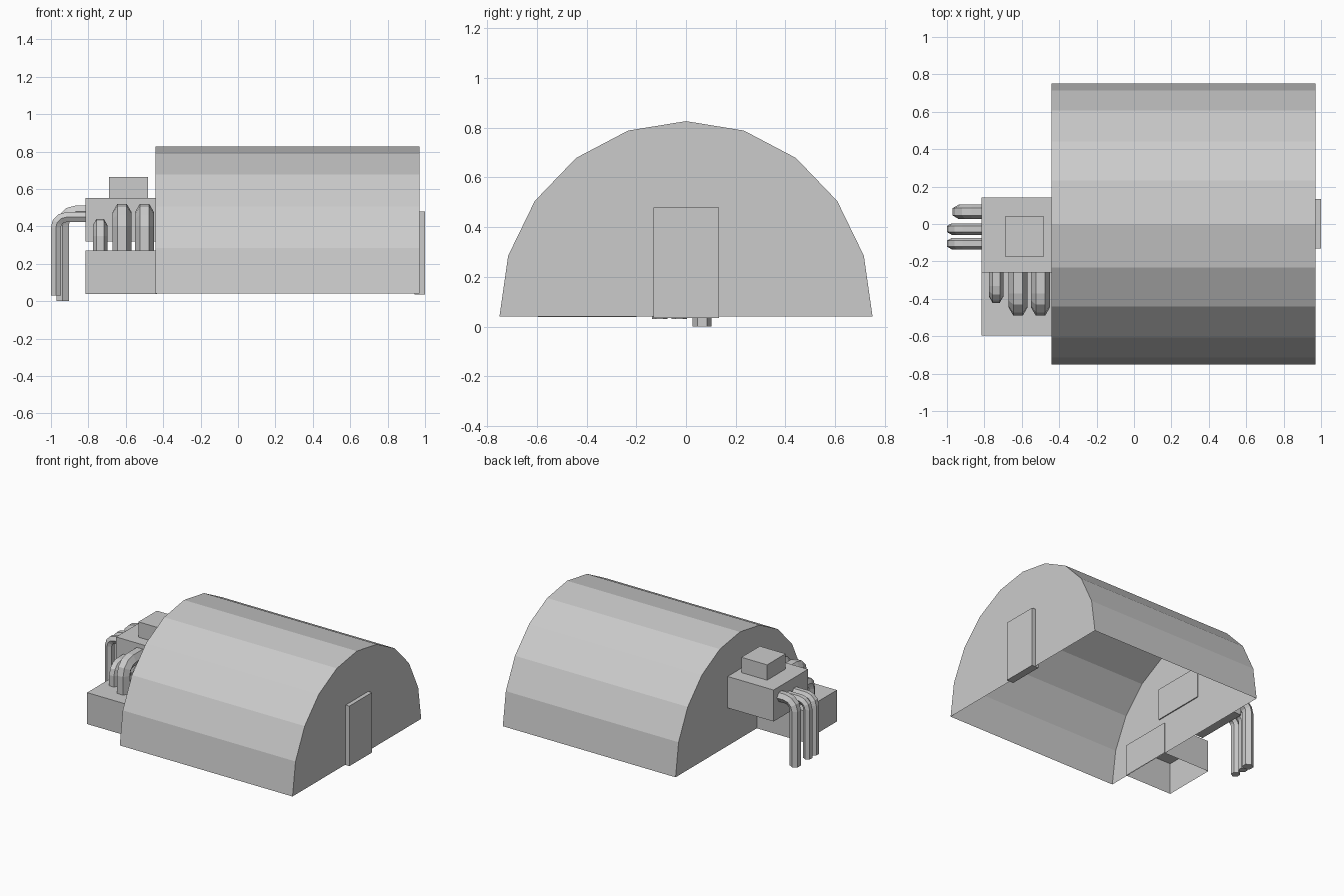
import bpy, bmesh, math
from mathutils import Vector

cube = bpy.data.objects.get("Cube")
if cube:
    bpy.data.objects.remove(cube, do_unlink=True)

grey = bpy.data.materials.new("plain grey")
grey.use_nodes = True
GREY = (0.6, 0.6, 0.6, 1)
grey.diffuse_color = GREY
grey.node_tree.nodes["Principled BSDF"].inputs["Base Color"].default_value = GREY


def finish(name, bm):
    bmesh.ops.recalc_face_normals(bm, faces=bm.faces)
    mesh = bpy.data.meshes.new(name)
    bm.to_mesh(mesh)
    bm.free()
    mesh.materials.append(grey)
    obj = bpy.data.objects.new(name, mesh)
    bpy.context.collection.objects.link(obj)
    return obj


def box(name, x, y, z, open_bottom=False):
    bm = bmesh.new()
    bmesh.ops.create_cube(bm, size=1)
    for v in bm.verts:
        v.co = [r[0] + (c + 0.5) * (r[1] - r[0]) for c, r in zip(v.co, (x, y, z))]
    if open_bottom:
        low = [f for f in bm.faces if f.calc_center_median().z < z[0] + 0.001]
        bmesh.ops.delete(bm, geom=low, context="FACES_ONLY")
    return finish(name, bm)


def bent_pipe(name, start, out, reach, foot, radius, bend):
    """Six-sided pipe leaving start along out, then turning straight down to foot."""
    start, out, up = Vector(start), Vector(out), Vector((0, 0, 1))
    side = out.cross(up)
    # each station: distance outward, height, angle of the pipe's outer normal
    stations = [(0, start.z, 0)]
    for i in range(4):
        t = math.radians(30 * i)
        stations.append((reach - bend + bend * math.sin(t),
                         start.z - bend + bend * math.cos(t), t))
    stations.append((reach, foot, math.pi / 2))
    bm = bmesh.new()
    rings = []
    for dist, height, t in stations:
        centre = start + out * dist
        centre.z = height
        normal = out * math.sin(t) + up * math.cos(t)
        angles = [math.radians(30 + 60 * k) for k in range(6)]
        rings.append([bm.verts.new(centre + (normal * math.cos(a) + side * math.sin(a)) * radius)
                      for a in angles])
    for a, b in zip(rings, rings[1:]):
        for k in range(6):
            n = (k + 1) % 6
            bm.faces.new((a[k], a[n], b[n], b[k]))
    bm.faces.new(rings[0])
    bm.faces.new(rings[-1])
    return finish(name, bm)


# Arched hut shell, open underneath
half = [(0.75, 0.04), (0.715, 0.285), (0.608, 0.505), (0.442, 0.678), (0.233, 0.788)]
arch = half + [(0, 0.826)] + [(-y, z) for y, z in reversed(half)]
bm = bmesh.new()
ends = [[bm.verts.new((x, y, z)) for y, z in arch] for x in (-0.44, 0.97)]
for end in ends:
    bm.faces.new(end)
for k in range(len(arch) - 1):
    bm.faces.new((ends[0][k], ends[0][k + 1], ends[1][k + 1], ends[1][k]))
finish("hut_shell", bm)

# Door, and machinery housings at the other end
box("door", (0.945, 1.0), (-0.13, 0.133), (0.035, 0.478))
box("lower_housing", (-0.815, -0.432), (-0.595, -0.2), (0.038, 0.27), open_bottom=True)
box("upper_housing", (-0.815, -0.432), (-0.258, 0.143), (0.32, 0.552))
box("top_cap", (-0.69, -0.48), (-0.175, 0.04), (0.55, 0.665))

# Pipes from the upper housing into the lower one
for name, x, z, reach, r in (("small_pipe", -0.737, 0.407, 0.138, 0.0385),
                             ("middle_pipe", -0.62, 0.477, 0.197, 0.05),
                             ("inner_pipe", -0.5, 0.477, 0.197, 0.05)):
    bent_pipe(name, (x, -0.25, z), (0, -1, 0), reach, 0.26, r, r * 1.5)

# Pipes from the upper housing down to the ground
for name, y, z, reach, foot, r in (("ground_pipe_back", 0.065, 0.478, 0.127, 0, 0.0385),
                                   ("ground_pipe_middle", -0.027, 0.449, 0.164, 0.03, 0.031),
                                   ("ground_pipe_front", -0.105, 0.449, 0.164, 0.03, 0.031)):
    bent_pipe(name, (-0.81, y, z), (-1, 0, 0), reach, foot, r, r * 1.8)
